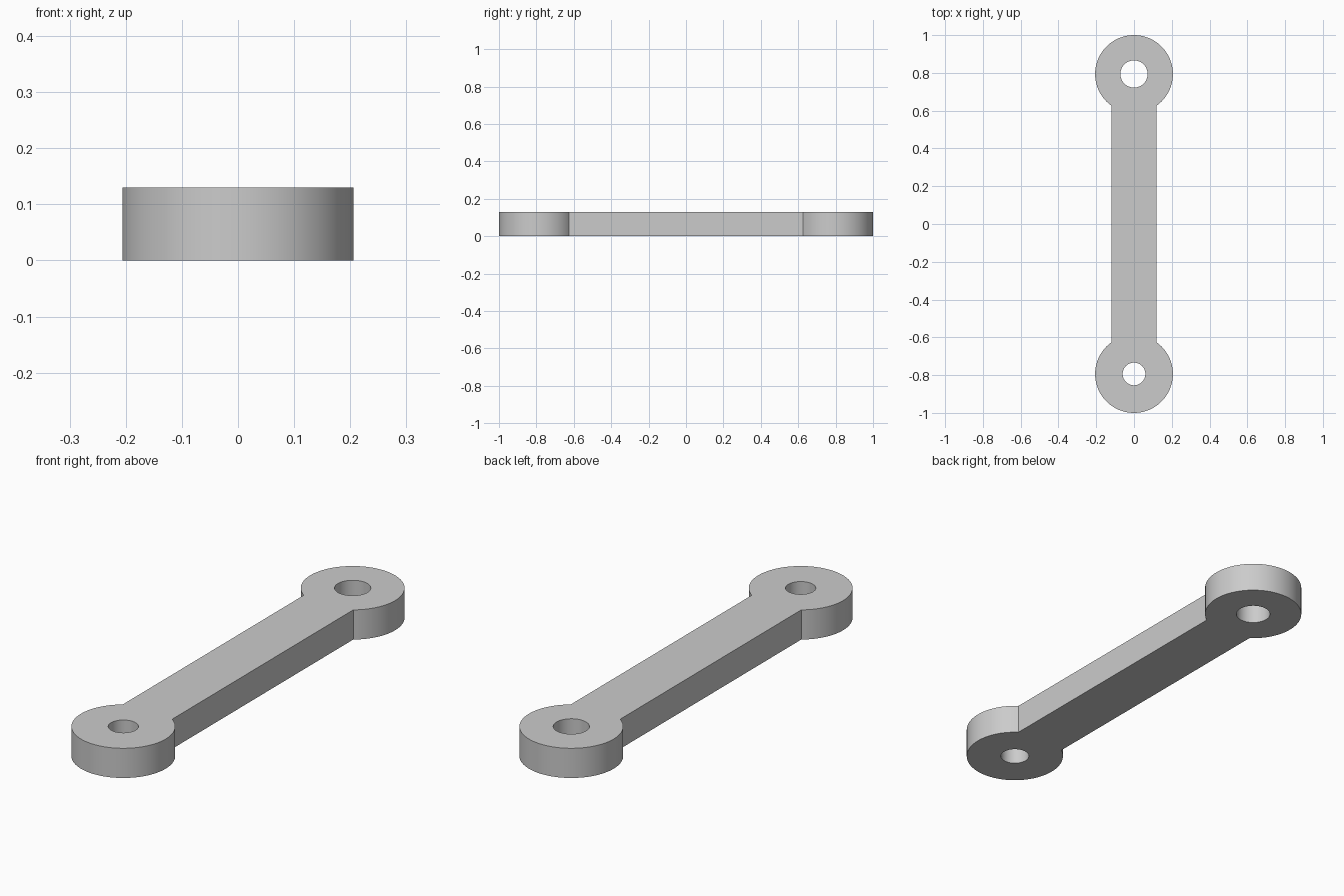
import bpy, bmesh
from math import asin, cos, sin, pi, tau

cube = bpy.data.objects.get("Cube")
if cube:
    bpy.data.objects.remove(cube)

HEIGHT = 0.13
EYE_RADIUS = 0.206
EYE_Y = 1 - EYE_RADIUS
BAR_HALF = 0.12
BACK_HOLE, FRONT_HOLE = 0.072, 0.06


def arc(cy, radius, start, sweep, steps):
    """Points along an arc centred on the bar's axis."""
    angles = [start + sweep * i / steps for i in range(steps + 1)]
    return [(radius * cos(a), cy + radius * sin(a)) for a in angles]


def add_loop(bm, points):
    verts = [bm.verts.new((x, y, 0)) for x, y in points]
    return [bm.edges.new((v, verts[i - 1])) for i, v in enumerate(verts)]


# Outline: two round eyes whose arcs end where they meet the straight bar
join = asin(BAR_HALF / EYE_RADIUS)
sweep = tau - 2 * join
outline = arc(EYE_Y, EYE_RADIUS, -pi / 2 + join, sweep, 64)
outline += arc(-EYE_Y, EYE_RADIUS, pi / 2 + join, sweep, 64)

bm = bmesh.new()
edges = add_loop(bm, outline)

# Pin holes, the back one slightly larger
for cy, radius in ((EYE_Y, BACK_HOLE), (-EYE_Y, FRONT_HOLE)):
    edges += add_loop(bm, arc(cy, radius, 0, tau, 48)[:-1])

# Fill the flat profile and raise it to full thickness
bmesh.ops.triangle_fill(bm, edges=edges, use_beauty=True)
result = bmesh.ops.extrude_face_region(bm, geom=bm.faces[:], use_keep_orig=True)
top = [g for g in result["geom"] if isinstance(g, bmesh.types.BMVert)]
bmesh.ops.translate(bm, verts=top, vec=(0, 0, HEIGHT))
bmesh.ops.recalc_face_normals(bm, faces=bm.faces[:])

mesh = bpy.data.meshes.new("link_arm")
bm.to_mesh(mesh)
bm.free()
link = bpy.data.objects.new("link_arm", mesh)
bpy.context.collection.objects.link(link)

# Plain grey metal
grey = bpy.data.materials.new("grey_metal")
grey.use_nodes = True
color = (0.6, 0.6, 0.6, 1)
grey.diffuse_color = color
grey.node_tree.nodes["Principled BSDF"].inputs["Base Color"].default_value = color
mesh.materials.append(grey)

# Smooth round walls, sharp rims and corners
bpy.ops.object.select_all(action="DESELECT")
link.select_set(True)
bpy.context.view_layer.objects.active = link
bpy.ops.object.shade_smooth_by_angle(angle=pi / 6)
